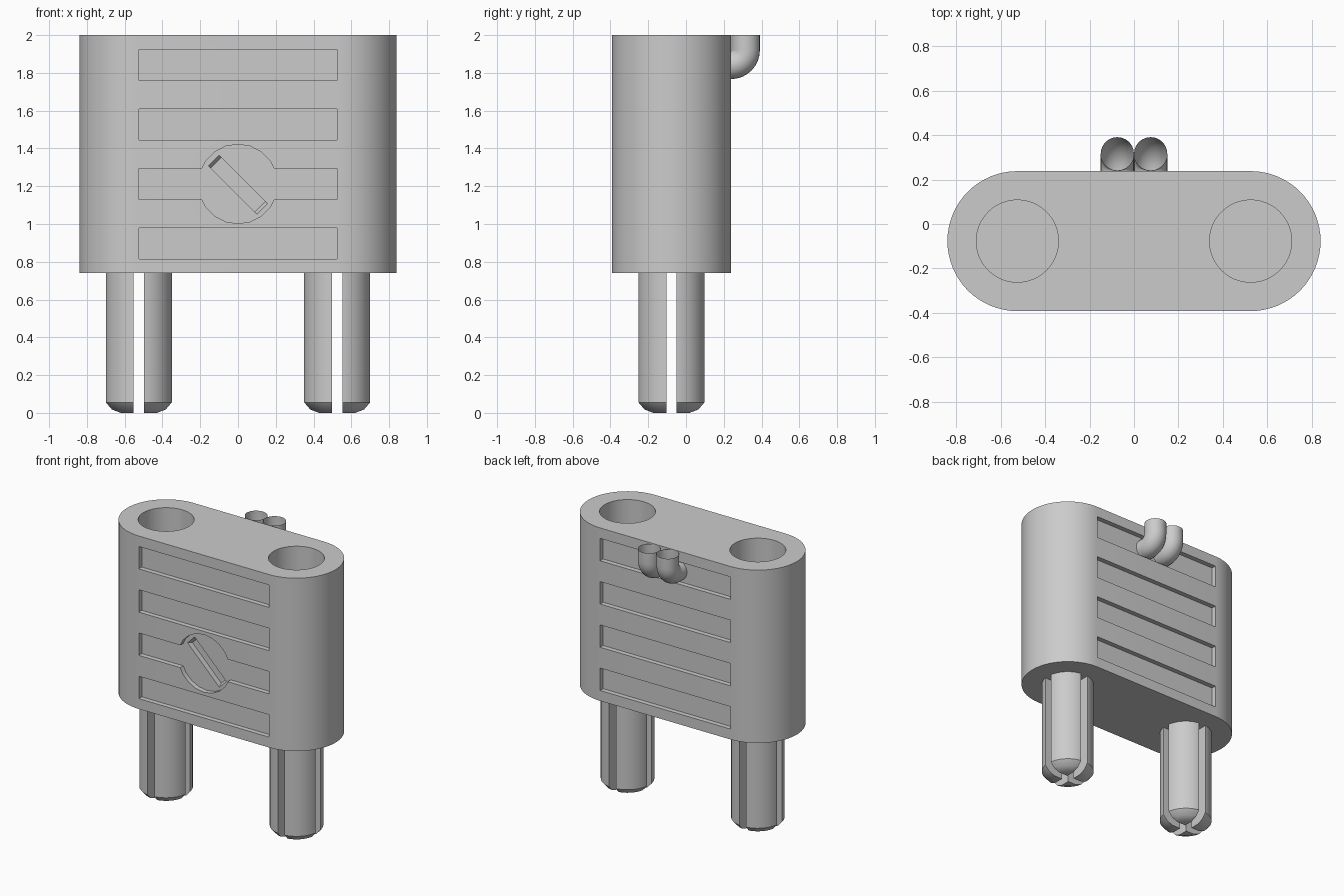
import bpy, bmesh, math
from mathutils import Matrix, Vector

cube = bpy.data.objects.get("Cube")
if cube:
    bpy.data.objects.remove(cube, do_unlink=True)

CY = -0.077            # depth centre of body and pins
PIN_X = 0.525
R = 0.315              # body end radius
BOTTOM, TOP = 0.74, 2.0
RECESS = 0.035

grey = bpy.data.materials.new("plain grey")
grey.use_nodes = True
grey.diffuse_color = (0.6, 0.6, 0.6, 1)
grey.node_tree.nodes["Principled BSDF"].inputs["Base Color"].default_value = (0.6, 0.6, 0.6, 1)


def finish(name, bm):
    bmesh.ops.recalc_face_normals(bm, faces=bm.faces)
    mesh = bpy.data.meshes.new(name)
    bm.to_mesh(mesh)
    bm.free()
    mesh.materials.append(grey)
    obj = bpy.data.objects.new(name, mesh)
    bpy.context.collection.objects.link(obj)
    return obj


def activate(obj):
    bpy.ops.object.select_all(action='DESELECT')
    obj.select_set(True)
    bpy.context.view_layer.objects.active = obj


def smooth(obj):
    activate(obj)
    bpy.ops.object.shade_smooth_by_angle(angle=math.radians(30))


def box(size, centre, taper=1.0, turn=0.0):
    """Box cutter; its +y end is shortened along x by taper, then turned about y."""
    bm = bmesh.new()
    bmesh.ops.create_cube(bm, size=1)
    for v in bm.verts:
        v.co = Vector([a * b for a, b in zip(v.co, size)])
        if v.co.y > 0:
            v.co.x *= taper
    bm.transform(Matrix.Translation(centre) @ Matrix.Rotation(turn, 4, 'Y'))
    return finish("cutter", bm)


def cylinder(radius, depth, centre, sides, axis='Z'):
    bm = bmesh.new()
    bmesh.ops.create_cone(bm, cap_ends=True, segments=sides, radius1=radius,
                          radius2=radius, depth=depth)
    turn = Matrix.Rotation(math.pi / 2, 4, 'X') if axis == 'Y' else Matrix()
    bm.transform(Matrix.Translation(centre) @ turn)
    return finish("cutter", bm)


def cut(target, cutter):
    mod = target.modifiers.new("cut", 'BOOLEAN')
    mod.operation, mod.solver, mod.object = 'DIFFERENCE', 'EXACT', cutter
    activate(target)
    bpy.ops.object.modifier_apply(modifier=mod.name)
    bpy.data.objects.remove(cutter, do_unlink=True)


# Body: rounded-end block
bm = bmesh.new()
outline = []
for side in (1, -1):
    for i in range(33):
        a = -math.pi / 2 + math.pi * i / 32
        outline.append(bm.verts.new((side * (PIN_X + R * math.cos(a)),
                                     CY + side * R * math.sin(a), BOTTOM)))
base = bm.faces.new(outline)
top = bmesh.ops.extrude_face_region(bm, geom=[base])
bmesh.ops.translate(bm, vec=(0, 0, TOP - BOTTOM),
                    verts=[v for v in top["geom"] if isinstance(v, bmesh.types.BMVert)])
body = finish("body", bm)

# Sockets in the top
for x in (-PIN_X, PIN_X):
    cut(body, cylinder(0.185, 1.5, (x, CY, 2.01), 48))

# Grip recesses, front and back
for face in (-1, 1):
    for row in range(4):
        z = 0.897 + 0.315 * row
        cut(body, box((2 * PIN_X, 2 * RECESS, 0.163), (0, CY + face * R, z)))

# Screw head with a slanted driver slot
front = CY - R
cut(body, cylinder(0.21, 2 * RECESS, (0, front, 1.212), 20, 'Y'))
cut(body, box((0.394, 0.08, 0.08), (0, front + RECESS, 1.208), 0.84, math.pi / 4))
smooth(body)

# Split pins with rounded tips
PROFILE = [(0.1, 0), (0.145, 0.018), (0.177, 0.055), (0.177, BOTTOM)]
for name, x in (("right_pin", -PIN_X), ("left_pin", PIN_X)):
    bm = bmesh.new()
    rings = []
    for r, z in PROFILE:
        rings.append([bm.verts.new((x + r * math.cos(math.tau * i / 32),
                                    CY + r * math.sin(math.tau * i / 32), z))
                      for i in range(32)])
    for lo, hi in zip(rings, rings[1:]):
        for i in range(32):
            j = (i + 1) % 32
            bm.faces.new((lo[i], lo[j], hi[j], hi[i]))
    bm.faces.new(rings[0])
    bm.faces.new(rings[-1])
    pin = finish(name, bm)
    for size in ((0.055, 0.5, 1.7), (0.5, 0.055, 1.7)):
        cut(pin, box(size, (x, CY, 0.4)))
    smooth(pin)

# Two open cable sleeves bending up from the back
TUBE, SIDES = 0.075, 24
BEND = 0.078
for name, x in (("right_sleeve", -TUBE), ("left_sleeve", TUBE)):
    path = [(0.203, 1.92 - BEND, 0.0)]
    for i in range(9):
        a = math.pi / 2 * i / 8
        path.append((0.238 + BEND * math.sin(a), 1.92 - BEND * math.cos(a), a))
    path.append((0.238 + BEND, TOP, math.pi / 2))
    bm = bmesh.new()
    rings = []
    for y, z, a in path:
        ring = []
        for i in range(SIDES):
            t = math.tau * i / SIDES
            off = TUBE * math.sin(t)
            ring.append(bm.verts.new((x + TUBE * math.cos(t),
                                      y + off * math.sin(a), z - off * math.cos(a))))
        rings.append(ring)
    for lo, hi in zip(rings, rings[1:]):
        for i in range(SIDES):
            j = (i + 1) % SIDES
            bm.faces.new((lo[i], lo[j], hi[j], hi[i]))
    smooth(finish(name, bm))
